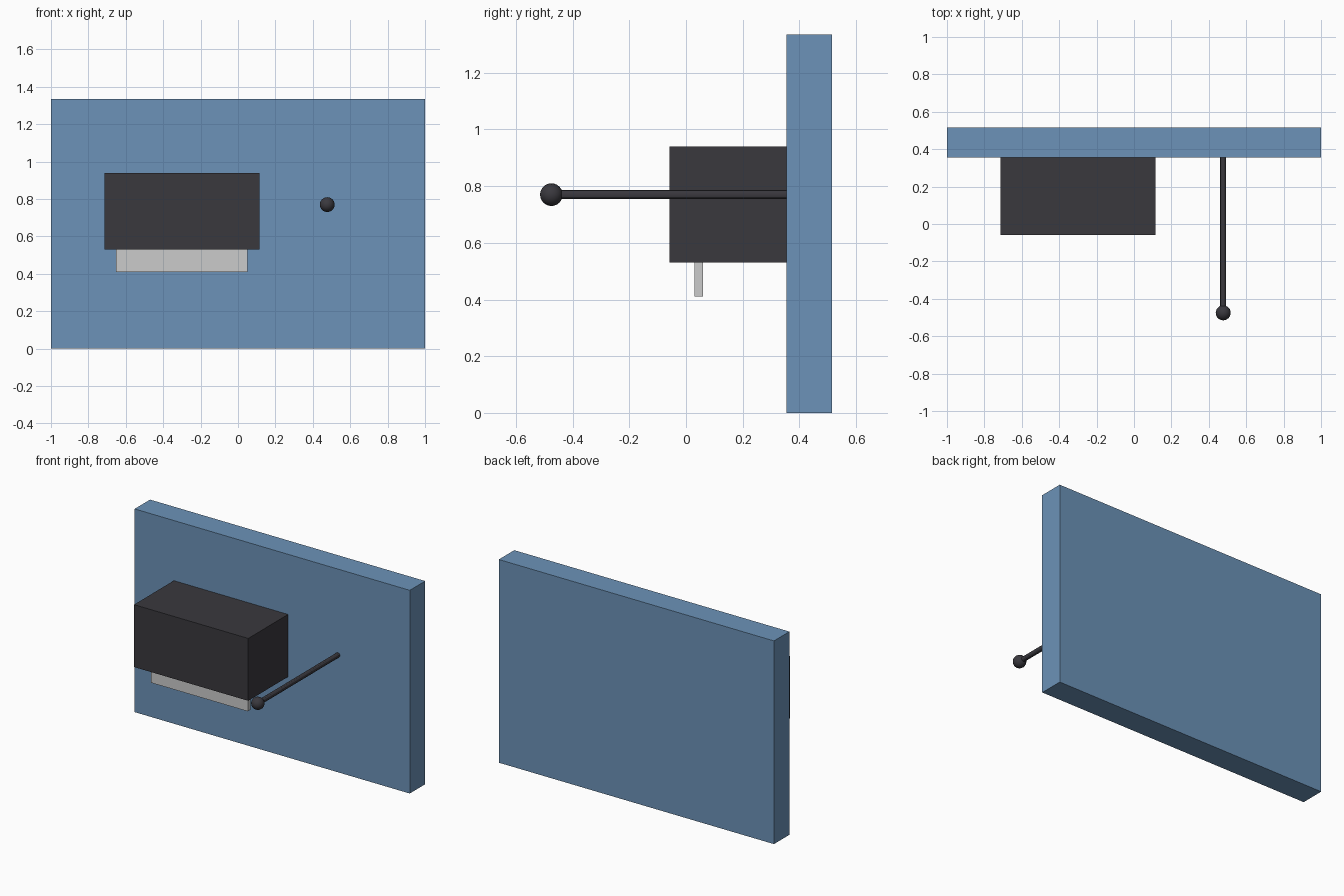
import bpy
from math import radians

if "Cube" in bpy.data.objects:
    bpy.data.objects.remove(bpy.data.objects["Cube"])


def material(name, rgb):
    m = bpy.data.materials.new(name)
    m.diffuse_color = (*rgb, 1)
    m.use_nodes = True
    m.node_tree.nodes["Principled BSDF"].inputs["Base Color"].default_value = m.diffuse_color
    return m


blue = material("blue_paint", (0.15, 0.29, 0.48))
dark = material("dark_plastic", (0.042, 0.04, 0.048))


def finish(name, mat):
    ob = bpy.context.object
    ob.name = name
    if mat:
        ob.data.materials.append(mat)
    return ob


def box(name, lo, hi, mat=None):
    bpy.ops.mesh.primitive_cube_add(size=1, location=[(a + b) / 2 for a, b in zip(lo, hi)])
    ob = finish(name, mat)
    ob.scale = [b - a for a, b in zip(lo, hi)]
    bpy.ops.object.transform_apply(location=False, rotation=False, scale=True)
    return ob


# Wall panel with the dispenser housing and the sheet hanging below it
box("wall_panel", (-1, 0.355, 0), (1, 0.515, 1.335), blue)
box("housing", (-0.715, -0.058, 0.53), (0.115, 0.355, 0.94), dark)
box("hanging_sheet", (-0.652, 0.03, 0.41), (0.05, 0.06, 0.55))

# Rod projecting from the wall, tipped with a ball
X, Z, TIP, RADIUS = 0.477, 0.77, -0.475, 0.04
ROOT = 0.36
bpy.ops.mesh.primitive_cylinder_add(vertices=12, radius=0.016, depth=ROOT - TIP,
                                    location=(X, (ROOT + TIP) / 2, Z),
                                    rotation=(radians(90), 0, 0))
finish("rod", dark)
bpy.ops.object.shade_smooth_by_angle()
bpy.ops.mesh.primitive_uv_sphere_add(segments=16, ring_count=12, radius=RADIUS,
                                     location=(X, TIP, Z), rotation=(radians(90), 0, 0))
finish("rod_ball", dark)
bpy.ops.object.shade_smooth_by_angle()
